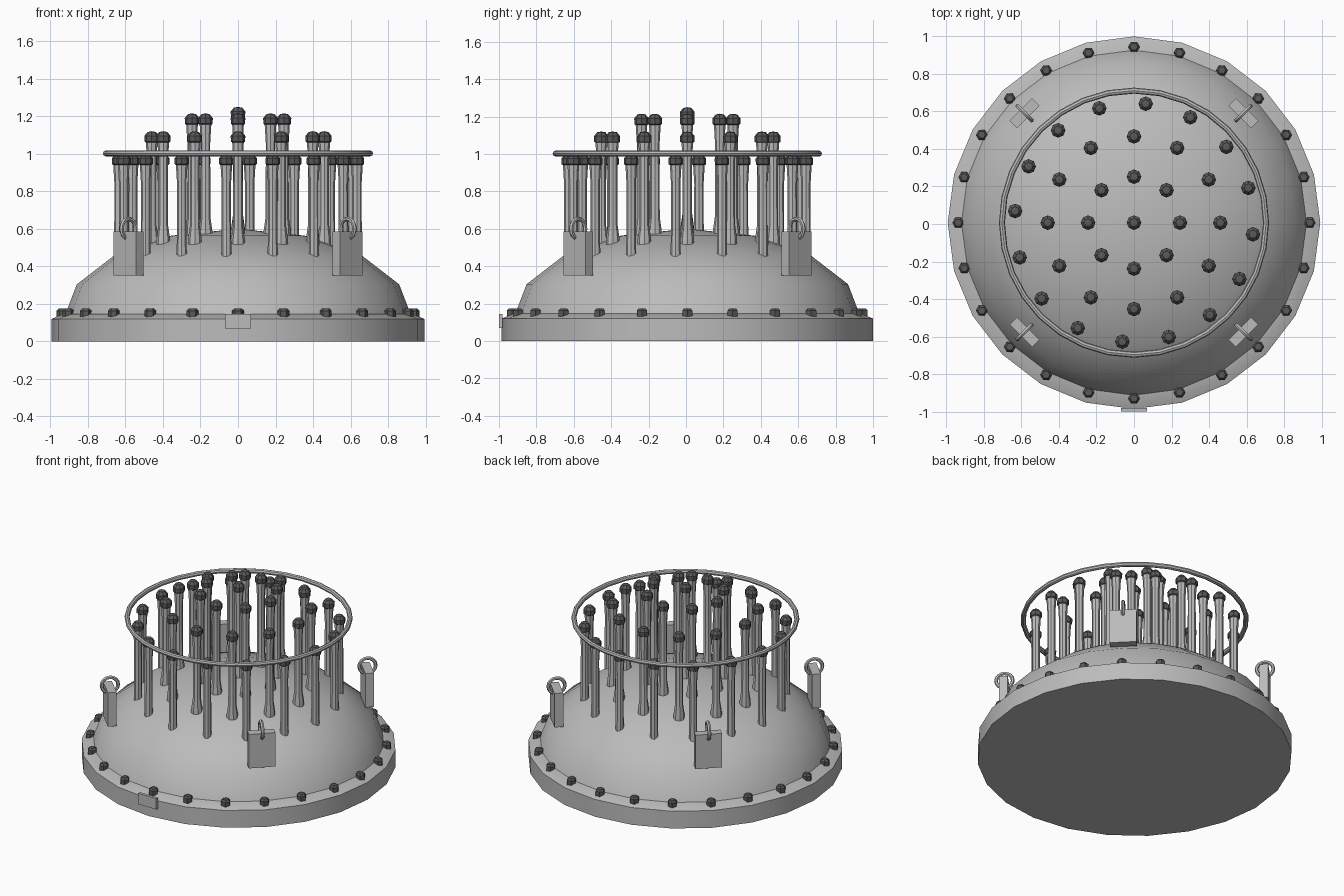
import bpy, bmesh, math
from mathutils import Matrix

if "Cube" in bpy.data.objects:
    bpy.data.objects.remove(bpy.data.objects["Cube"], do_unlink=True)

CY = 0.007          # the round body sits slightly behind the front plate
DOME_R, DOME_H, DOME_Z = 0.93, 0.48, 0.12


def material(name, value):
    m = bpy.data.materials.new(name)
    m.use_nodes = True
    colour = (value, value, value, 1)
    m.diffuse_color = colour
    m.node_tree.nodes["Principled BSDF"].inputs["Base Color"].default_value = colour
    return m


STEEL = material("brushed steel", 0.5)
DARK = material("dark iron", 0.1)


def finish(name, bm, mats, smooth=True):
    bmesh.ops.recalc_face_normals(bm, faces=bm.faces)
    mesh = bpy.data.meshes.new(name)
    bm.to_mesh(mesh)
    bm.free()
    for m in mats:
        mesh.materials.append(m)
    obj = bpy.data.objects.new(name, mesh)
    bpy.context.collection.objects.link(obj)
    if smooth:
        bpy.ops.object.select_all(action='DESELECT')
        obj.select_set(True)
        bpy.context.view_layer.objects.active = obj
        bpy.ops.object.shade_smooth_by_angle(angle=math.radians(35))
    return obj


def lathe(bm, profile, sides, at=(0, 0, 0), dark_from=None, closed=False):
    """Revolve (radius, z) points; segments from index dark_from use slot 1."""
    rings = []
    for r, z in profile:
        n = sides if r > 0 else 1
        rings.append([bm.verts.new((at[0] + r * math.cos(math.tau * k / sides),
                                    at[1] + r * math.sin(math.tau * k / sides),
                                    at[2] + z)) for k in range(n)])
    pairs = list(zip(rings, rings[1:]))
    if closed:
        pairs.append((rings[-1], rings[0]))
    for i, (a, b) in enumerate(pairs):
        for k in range(sides):
            j = (k + 1) % sides
            quad = [a[k % len(a)], a[j % len(a)], b[j % len(b)], b[k % len(b)]]
            face = bm.faces.new(list(dict.fromkeys(quad)))
            if dark_from is not None and i >= dark_from:
                face.material_index = 1


def polar(radius, angle):
    return radius * math.cos(angle), CY + radius * math.sin(angle)


def circle_profile(major, minor, n):
    return [(major + minor * math.cos(math.tau * k / n),
             minor * math.sin(math.tau * k / n)) for k in range(n)]


# Flange with a gently sloping top
bm = bmesh.new()
lathe(bm, [(0, 0), (0.993, 0), (0.993, 0.12), (0.925, 0.147), (0, 0.147)], 24, (0, CY, 0))
finish("base_flange", bm, [STEEL])

# Dome, a flattened half sphere
bm = bmesh.new()
arc = [math.pi / 8 * k for k in range(4)]
lathe(bm, [(DOME_R * math.cos(a), DOME_H * math.sin(a)) for a in arc] + [(0, DOME_H)],
      24, (0, CY, DOME_Z))
finish("dome", bm, [STEEL])

# Rivets around the flange
bm = bmesh.new()
for k in range(24):
    x, y = polar(0.937, math.tau * k / 24)
    lathe(bm, [(0, 0), (0.031, 0), (0.031, 0.04), (0.02, 0.052), (0, 0.052)], 6, (x, y, 0.123))
finish("flange_rivets", bm, [DARK], smooth=False)

# Pins: count, circle radius, starting angle, top height
rows = [("centre_pin", 1, 0, 0, 1.25),
        ("inner_pins", 8, 0.245, 0, 1.215),
        ("middle_pins", 12, 0.46, 0, 1.12),
        ("outer_pins", 16, 0.637, -5.6, 1.0)]
for name, count, radius, start, top in rows:
    bm = bmesh.new()
    foot = DOME_Z + DOME_H * math.sqrt(1 - (radius / DOME_R) ** 2)
    h = top - foot
    base = 0.027 if name == "outer_pins" else 0.036
    profile = [(0, -0.02), (base, -0.02), (base, 0.01), (0.026, 0.08), (0.025, h - 0.16),
               (0.031, h - 0.06), (0.038, h - 0.055), (0.039, h - 0.025),
               (0.022, h - 0.004), (0, h)]
    for k in range(count):
        x, y = polar(radius, math.radians(start) + math.tau * k / count)
        lathe(bm, profile, 8, (x, y, foot), dark_from=5)
    finish(name, bm, [STEEL, DARK])

# Hoop around the pin tops
bm = bmesh.new()
lathe(bm, circle_profile(0.704, 0.016, 8), 32, (0, CY, 1.002), closed=True)
finish("hoop", bm, [STEEL])

# Four lugs on the diagonals, each a plate with a ring standing in the radial plane
for k, side in enumerate(("back_left", "back_right", "front_right", "front_left")):
    angle = math.radians(45 + 90 * k)
    x, y = polar(0.825, angle)
    turn = Matrix.Rotation(angle, 4, 'Z')
    bm = bmesh.new()
    bmesh.ops.create_cube(bm, size=1, matrix=Matrix.Translation((x, y, 0.468)) @ turn
                          @ Matrix.Diagonal((0.056, 0.17, 0.236, 1)))
    finish(side + "_lug_plate", bm, [STEEL], smooth=False)
    bm = bmesh.new()
    lathe(bm, circle_profile(0.053, 0.012, 6), 16, closed=True)
    bm.transform(Matrix.Translation((x, y, 0.6)) @ turn @ Matrix.Rotation(math.pi / 2, 4, 'X'))
    finish(side + "_lug_ring", bm, [STEEL])

# Small blank plate on the front of the flange
bm = bmesh.new()
bmesh.ops.create_cube(bm, size=1, matrix=Matrix.Translation((0, -0.99, 0.107))
                      @ Matrix.Diagonal((0.14, 0.02, 0.076, 1)))
finish("front_plate", bm, [STEEL], smooth=False)
